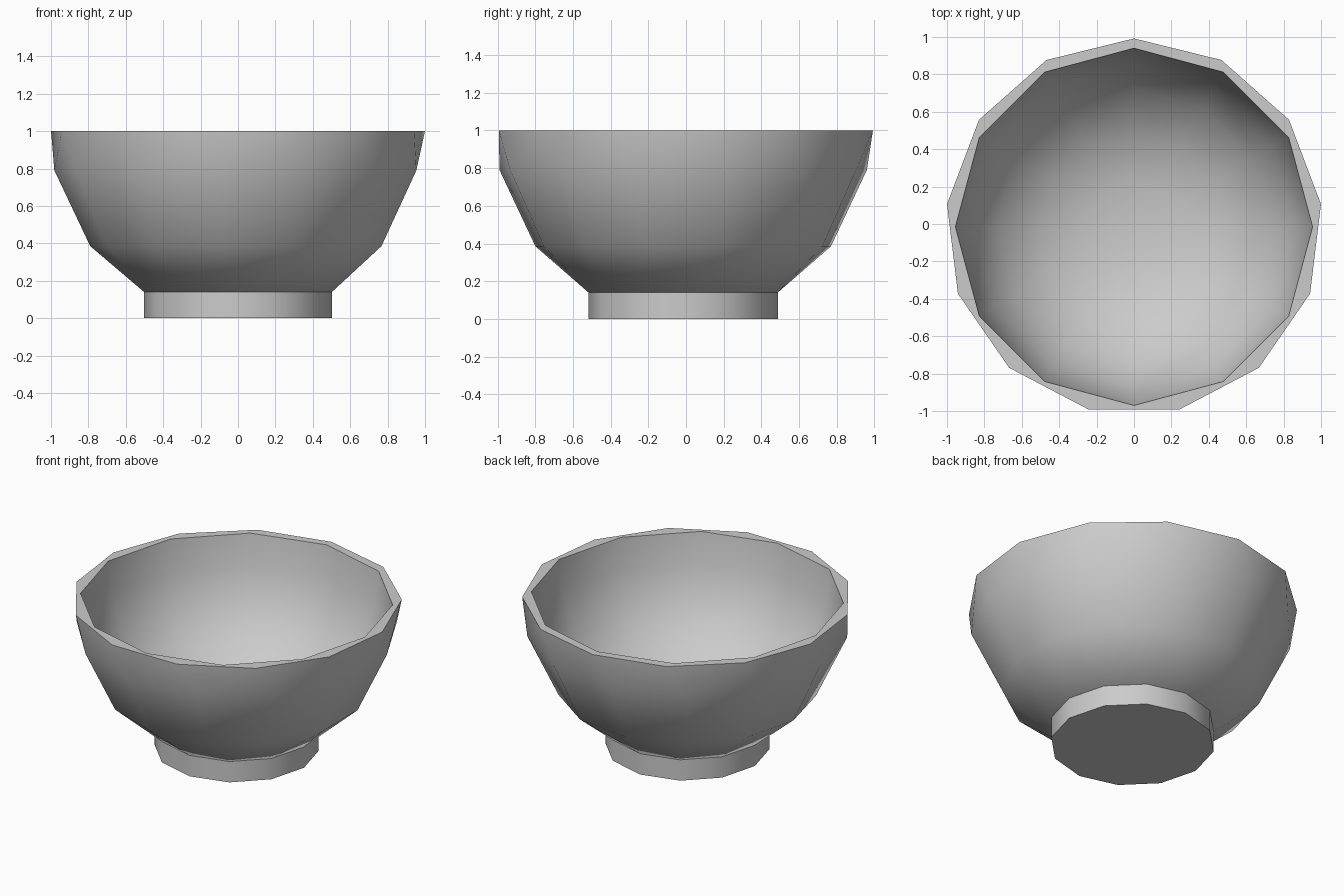
import bpy, bmesh
from math import sin, cos, tau, pi

if "Cube" in bpy.data.objects:
    bpy.data.objects.remove(bpy.data.objects["Cube"])

CY = -0.015  # the bowl's axis sits slightly behind the bounds centre


def ring(bm, n, r, z, start=0.0):
    """Regular polygon of verts, sorted by angle: list of (angle, vert)."""
    angles = sorted((start + tau * k / n + 1e-6) % tau for k in range(n))
    return [(a, bm.verts.new((r * cos(a), r * sin(a) + CY, z))) for a in angles]


def zip_rings(bm, a, b):
    """Join two rings with triangles, even if their side counts differ."""
    a = a + [(a[0][0] + tau, a[0][1])]
    b = b + [(b[0][0] + tau, b[0][1])]
    i = j = 0
    while i < len(a) - 1 or j < len(b) - 1:
        step_a = j == len(b) - 1 or (
            i < len(a) - 1
            and abs(a[i + 1][0] - b[j][0]) <= abs(a[i][0] - b[j + 1][0]))
        if step_a:
            bm.faces.new((a[i][1], a[i + 1][1], b[j][1]))
            i += 1
        else:
            bm.faces.new((a[i][1], b[j + 1][1], b[j][1]))
            j += 1


def build(name, specs, floor_z=None):
    """Skin a stack of rings; cap the first flat, the last flat or as a fan."""
    bm = bmesh.new()
    rings = [ring(bm, *s) for s in specs]
    for lo, hi in zip(rings, rings[1:]):
        zip_rings(bm, lo, hi)
    bm.faces.new([v for _, v in rings[0]])
    last = [v for _, v in rings[-1]]
    if floor_z is None:
        bm.faces.new(last)
    else:
        c = bm.verts.new((0, CY, floor_z))
        for k, v in enumerate(last):
            bm.faces.new((v, last[(k + 1) % len(last)], c))
    bmesh.ops.recalc_face_normals(bm, faces=bm.faces)
    me = bpy.data.meshes.new(name)
    bm.to_mesh(me)
    bm.free()
    ob = bpy.data.objects.new(name, me)
    bpy.context.collection.objects.link(ob)
    bpy.ops.object.select_all(action='DESELECT')
    ob.select_set(True)
    bpy.context.view_layer.objects.active = ob
    bpy.ops.object.shade_smooth_by_angle(angle=0.75)
    return ob


# foot: short twelve-sided drum
build("foot", [(12, 0.502, 0.0), (12, 0.502, 0.14)])

# bowl: thirteen-sided outer wall, flat rim, twelve-sided inner wall
build("bowl", [
    (12, 0.502, 0.14),
    (13, 0.79, 0.385, pi),
    (13, 0.982, 0.79, pi),
    (13, 1.007, 1.0, pi / 2),
    (12, 0.955, 1.0),
    (12, 0.928, 0.79),
    (12, 0.86, 0.59),
    (12, 0.735, 0.40),
    (12, 0.50, 0.23),
    (12, 0.25, 0.165),
], floor_z=0.15)
